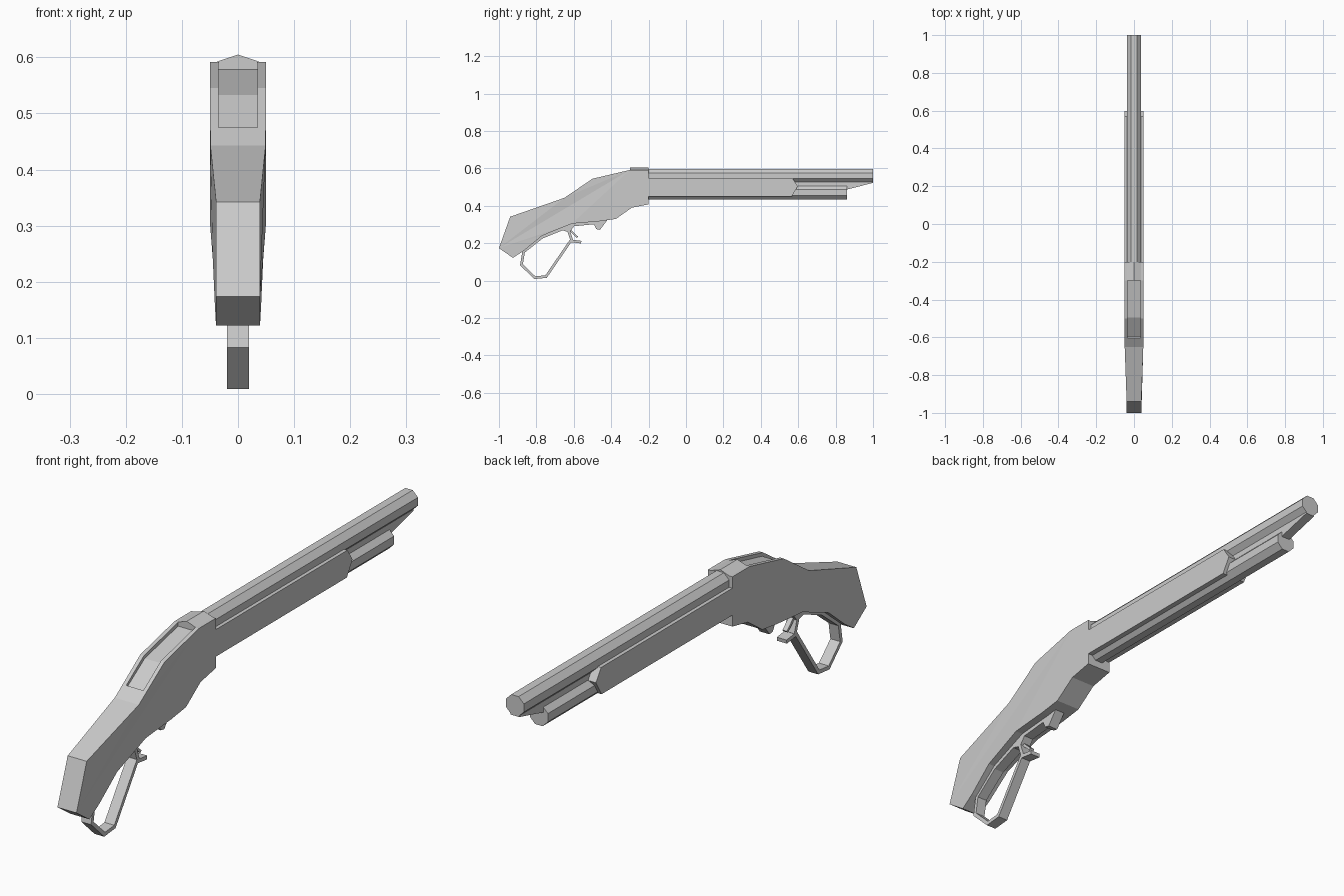
import bpy, bmesh, math
from mathutils import Vector

if "Cube" in bpy.data.objects:
    bpy.data.objects.remove(bpy.data.objects["Cube"])


def mesh_object(name, bm):
    bmesh.ops.recalc_face_normals(bm, faces=bm.faces)
    me = bpy.data.meshes.new(name)
    bm.to_mesh(me)
    bm.free()
    ob = bpy.data.objects.new(name, me)
    bpy.context.collection.objects.link(ob)
    return ob


def prism(name, pts, half):
    """Side profile (y, z) extruded across x; half is a width or a function of y."""
    w = half if callable(half) else (lambda y: half)
    bm = bmesh.new()
    left = [bm.verts.new((-w(y), y, z)) for y, z in pts]
    right = [bm.verts.new((w(y), y, z)) for y, z in pts]
    n = len(pts)
    caps = [bm.faces.new(left), bm.faces.new(right[::-1])]
    for i in range(n):
        j = (i + 1) % n
        bm.faces.new((left[i], right[i], right[j], left[j]))
    bmesh.ops.recalc_face_normals(bm, faces=bm.faces)
    bmesh.ops.triangulate(bm, faces=caps, ngon_method='EAR_CLIP')
    return mesh_object(name, bm)


def ribbon(name, path, thick, half):
    """Bent strap of even thickness following a (y, z) path."""
    p = [Vector(q) for q in path]
    a, b = [], []
    for i, q in enumerate(p):
        d0 = (q - p[max(i - 1, 0)])
        d1 = (p[min(i + 1, len(p) - 1)] - q)
        d0, d1 = (d0 or d1).normalized(), (d1 or d0).normalized()
        if i == 0:
            d0 = d1
        if i == len(p) - 1:
            d1 = d0
        t = (d0 + d1).normalized()
        nrm = Vector((-t.y, t.x)) * (thick / 2 / max(t.dot(d1), 0.5))
        a.append(tuple(q + nrm))
        b.append(tuple(q - nrm))
    return prism(name, a + b[::-1], half)


def tube(name, y0, y1, z, apothem):
    """Eight-sided bar along y with flats up."""
    bm = bmesh.new()
    r = apothem / math.cos(math.pi / 8)
    rings = [[bm.verts.new((r * math.cos(a), y, z + r * math.sin(a)))
              for a in (math.pi / 8 + k * math.pi / 4 for k in range(8))] for y in (y0, y1)]
    bm.faces.new(rings[0])
    bm.faces.new(rings[1])
    for k in range(8):
        j = (k + 1) % 8
        bm.faces.new((rings[0][k], rings[0][j], rings[1][j], rings[1][k]))
    return mesh_object(name, bm)


# Stock and receiver in one body, narrowing towards the butt
def body_width(y):
    return 0.05 - 0.011 * min(max((-0.63 - y) / 0.3, 0), 1)


body = prism("stock_and_receiver", [
    (-1.0, 0.174), (-0.94, 0.342), (-0.65, 0.443), (-0.5, 0.545), (-0.3, 0.592),
    (-0.2, 0.592), (-0.2, 0.408), (-0.29, 0.39), (-0.375, 0.33), (-0.46, 0.318),
    (-0.61, 0.305), (-0.77, 0.24), (-0.87, 0.158), (-0.925, 0.122)], body_width)

# Shallow loading recess on top of the receiver
cutter = prism("recess_cutter", [
    (-0.61, 0.48), (-0.595, 0.468), (-0.495, 0.533), (-0.3, 0.578),
    (-0.3, 0.7), (-0.61, 0.7)], 0.035)
cutter.hide_render = True
cutter.hide_viewport = True
cut = body.modifiers.new("recess", 'BOOLEAN')
cut.object = cutter
cut.operation = 'DIFFERENCE'
cut.solver = 'EXACT'

# Ridged cap at the front of the receiver
bm = bmesh.new()
cap = bm.faces.new([bm.verts.new((x, -0.3, z)) for x, z in
                    ((-0.05, 0.56), (0.05, 0.56), (0.05, 0.588), (0, 0.605), (-0.05, 0.588))])
ext = bmesh.ops.extrude_face_region(bm, geom=[cap])
bmesh.ops.translate(bm, vec=(0, 0.1, 0),
                    verts=[g for g in ext["geom"] if isinstance(g, bmesh.types.BMVert)])
mesh_object("receiver_cap", bm)

# Barrel, magazine tube and the web joining them
tube("barrel", -0.21, 1.0, 0.5615, 0.0365)
tube("magazine_tube", -0.21, 0.86, 0.472, 0.037)
prism("barrel_bracket", [(0.55, 0.53), (1.0, 0.53), (1.0, 0.523), (0.86, 0.487), (0.55, 0.487)], 0.018)

# Fore-end with pointed front
prism("fore_end", [(-0.205, 0.45), (0.565, 0.45), (0.598, 0.505), (0.568, 0.55), (-0.205, 0.55)], 0.05)

# Lever: strap under the stock, hand loop and trigger
ribbon("lever_strap", [(-0.875, 0.15), (-0.77, 0.233), (-0.61, 0.298), (-0.45, 0.314)], 0.016, 0.02)
ribbon("lever_loop", [(-0.868, 0.155), (-0.88, 0.085), (-0.808, 0.016), (-0.748, 0.022),
                      (-0.612, 0.22), (-0.627, 0.265), (-0.6, 0.3)], 0.014, 0.02)
ribbon("lever_tab", [(-0.618, 0.213), (-0.56, 0.206)], 0.014, 0.02)
prism("lever_pivot", [(-0.7, 0.28), (-0.635, 0.262), (-0.6, 0.3), (-0.61, 0.31)], 0.02)
ribbon("trigger", [(-0.625, 0.275), (-0.605, 0.255), (-0.58, 0.232)], 0.01, 0.009)
prism("lever_lug", [(-0.5, 0.318), (-0.48, 0.276), (-0.46, 0.272), (-0.42, 0.325)], 0.02)
